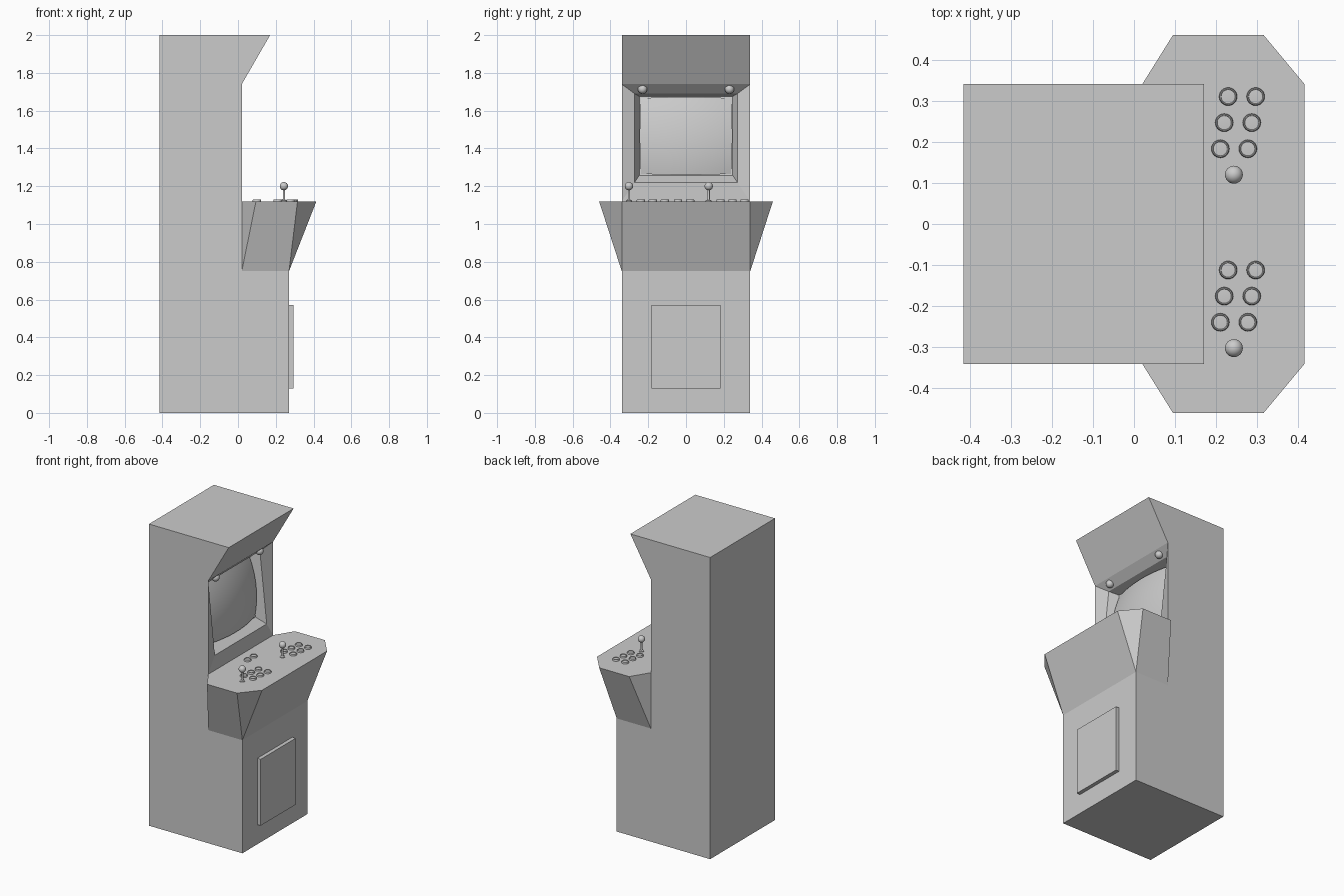
import bpy, bmesh, math
from mathutils import Vector

if "Cube" in bpy.data.objects:
    bpy.data.objects.remove(bpy.data.objects["Cube"])


def finish(name, bm, smooth=False):
    bmesh.ops.recalc_face_normals(bm, faces=bm.faces)
    me = bpy.data.meshes.new(name)
    bm.to_mesh(me)
    bm.free()
    ob = bpy.data.objects.new(name, me)
    bpy.context.collection.objects.link(ob)
    if smooth:
        bpy.ops.object.select_all(action='DESELECT')
        ob.select_set(True)
        bpy.context.view_layer.objects.active = ob
        bpy.ops.object.shade_smooth_by_angle(angle=math.radians(35))
    return ob


def bridge(bm, a, b, skip=()):
    n = len(a)
    for i in range(n):
        if i not in skip:
            bm.faces.new((a[i], a[(i + 1) % n], b[(i + 1) % n], b[i]))


def lathe(name, profile, loc, segs=24):
    """Turned part about z; a radius of 0 closes the end."""
    bm = bmesh.new()
    prev = None
    for r, z in profile:
        if r == 0:
            ring = [bm.verts.new((0, 0, z))]
        else:
            ring = [bm.verts.new((r * math.cos(2 * math.pi * i / segs),
                                  r * math.sin(2 * math.pi * i / segs), z)) for i in range(segs)]
        if prev:
            if len(ring) == 1 or len(prev) == 1:
                tip, loop = (ring[0], prev) if len(ring) == 1 else (prev[0], ring)
                for i in range(segs):
                    bm.faces.new((loop[i], loop[(i + 1) % segs], tip))
            else:
                bridge(bm, prev, ring)
        prev = ring
    ob = finish(name, bm, True)
    ob.location = loc
    return ob


W = 0.34          # half width of the cabinet
DECK = 1.12       # height of the control deck

# Cabinet: extruded side profile with a sunken, tilted screen surround
prof = [(-.415, 0), (.27, 0), (.27, .75), (.02, .75), (.02, DECK), (.02, 1.74), (.17, 2), (-.415, 2)]
bm = bmesh.new()
near = [bm.verts.new((x, -W, z)) for x, z in prof]
far = [bm.verts.new((x, W, z)) for x, z in prof]
bm.faces.new(near)
bm.faces.new(far)
bridge(bm, near, far, skip=(2, 3, 4))


def frame_loop(hw, xb, zb, xt, zt):
    return [bm.verts.new(p) for p in ((xb, -hw, zb), (xb, hw, zb), (xt, hw, zt), (xt, -hw, zt))]


opening = [near[4], far[4], far[5], near[5]]
surround = frame_loop(.272, .02, 1.22, -.03, 1.69)
recess = frame_loop(.247, -.045, 1.258, -.09, 1.675)
bridge(bm, opening, surround)
bridge(bm, surround, recess)
bm.faces.new(recess)
finish("cabinet", bm)

# Control panel: small rectangle below flaring to an eight-sided deck
bm = bmesh.new()
halves = {}
for s in (-1, 1):
    halves[s] = ([bm.verts.new((x, s * W, .75)) for x in (.02, .27)],
                 [bm.verts.new((x, s * y, DECK)) for x, y in
                  ((.02, W), (.095, .46), (.315, .46), (.415, W))])
    (b0, b1), (t0, t1, t2, t3) = halves[s]
    bm.faces.new((b0, t0, t1))
    bm.faces.new((b0, t1, t2, b1))
    bm.faces.new((b1, t2, t3))
(nb, nt), (fb, ft) = halves[-1], halves[1]
bm.faces.new((nb[1], nt[3], ft[3], fb[1]))
bm.faces.new(nt + ft[::-1])
bm.faces.new((nb[0], nb[1], fb[1], fb[0]))
bm.faces.new((nb[0], nt[0], ft[0], fb[0]))
finish("control_panel", bm)

# Curved tube screen
bm = bmesh.new()
N = 16
grid = []
for j in range(N + 1):
    v = 2 * j / N - 1
    row = []
    for i in range(N + 1):
        u = 2 * i / N - 1
        y = .238 * u * (1 + .03 * (1 - v * v))
        z = 1.466 + .2 * v * (1 + .03 * (1 - u * u))
        x = -.066 - .0225 * v + .0275 * (2 - u * u - v * v)
        row.append(bm.verts.new((x, y, z)))
    grid.append(row)
for j in range(N):
    for i in range(N):
        bm.faces.new((grid[j][i], grid[j][i + 1], grid[j + 1][i + 1], grid[j + 1][i]))
screen = finish("screen", bm, True)

# Coin door
bm = bmesh.new()
bmesh.ops.create_cube(bm, size=1)
for v in bm.verts:
    v.co = Vector((.28 + v.co.x * .03, v.co.y * .366, .35 + v.co.z * .44))
finish("coin_door", bm)

# Push buttons: raised rim around a low plunger
button = [(.022, -.001), (.022, .006), (.020, .010), (.018, .010), (.017, .007), (0, .008)]
k = 0
spots = [(.10, -.042), (.10, .022)]
for off in (0, -.422):
    for row in range(3):
        for col in range(2):
            spots.append((.229 - .0095 * row + .067 * col, .31 + off - .0635 * row))
for k, (x, y) in enumerate(spots):
    lathe(f"button_{k + 1}", button, (x, y, DECK))

# Joysticks: washer, shaft and ball as one turned part
stick = [(.016, -.001), (.016, .004), (.008, .008), (.006, .012), (.006, .058)]
stick += [(.022 * math.sin(a), .08 - .022 * math.cos(a))
          for a in [math.radians(16 + 164 * i / 10) for i in range(10)]] + [(0, .102)]
for k, y in enumerate((.12, -.302)):
    lathe(f"joystick_{k + 1}", stick, (.243, y, DECK))

# Small round lamps under the hood
lamp = [(.025 * math.cos(a), .025 * math.sin(a))
        for a in [math.radians(-40 + 130 * i / 8) for i in range(8)]] + [(0, .025)]
for k, y in enumerate((-.23, .23)):
    ob = lathe(f"hood_lamp_{k + 1}", lamp, (-.004, y, 1.714))
    ob.rotation_euler = (0, math.radians(135), 0)
